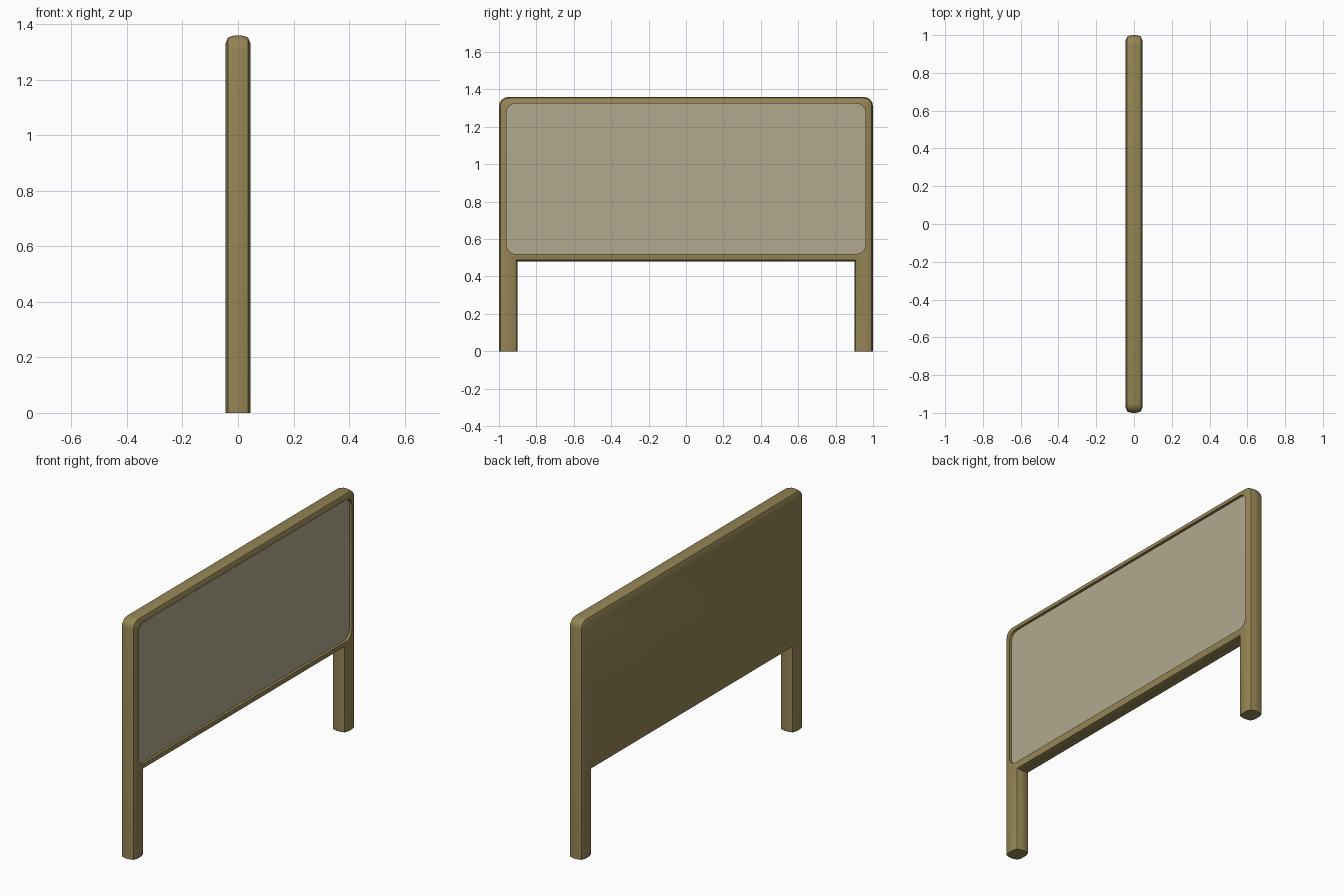
import bpy, bmesh, math
from mathutils import Vector

cube = bpy.data.objects.get("Cube")
if cube:
    bpy.data.objects.remove(cube, do_unlink=True)


def material(name, rgb):
    m = bpy.data.materials.new(name)
    m.use_nodes = True
    m.diffuse_color = (*rgb, 1)
    m.node_tree.nodes["Principled BSDF"].inputs["Base Color"].default_value = (*rgb, 1)
    return m


wood = material("olive wood", (0.30, 0.235, 0.09))
fabric = material("beige fabric", (0.44, 0.40, 0.28))


def arc(cy, cz, r, start, steps):
    """Quarter arc, counter-clockwise from the start angle in degrees."""
    angles = [math.radians(start + 90 * i / steps) for i in range(steps + 1)]
    return [Vector((cy + r * math.cos(a), cz + r * math.sin(a))) for a in angles]


def rounded_rect(y, z0, z1, r, steps=5):
    return (arc(y - r, z1 - r, r, 0, steps) + arc(r - y, z1 - r, r, 90, steps)
            + arc(r - y, z0 + r, r, 180, steps) + arc(y - r, z0 + r, r, 270, steps))


def inset(points, d):
    """Mitred inset of a counter-clockwise outline; feet stay on the floor."""
    result = []
    for i, p in enumerate(points):
        a = (p - points[i - 1]).normalized()
        b = (points[(i + 1) % len(points)] - p).normalized()
        na, nb = Vector((-a.y, a.x)), Vector((-b.y, b.x))
        q = p + (na + nb) * d / (1 + na.dot(nb))
        if p.y == 0:
            q.y = 0
        result.append(q)
    return result


def ring(bm, points, x):
    return [bm.verts.new((x, p.x, p.y)) for p in points]


def bridge(bm, a, b):
    for i in range(len(a)):
        j = (i + 1) % len(a)
        bm.faces.new((a[i], a[j], b[j], b[i]))


def loop_edges(bm, loop):
    return [bm.edges.get((loop[i - 1], loop[i])) for i in range(len(loop))]


def finish(bm, name, mat):
    bmesh.ops.recalc_face_normals(bm, faces=bm.faces[:])
    mesh = bpy.data.meshes.new(name)
    bm.to_mesh(mesh)
    bm.free()
    mesh.materials.append(mat)
    obj = bpy.data.objects.new(name, mesh)
    bpy.context.collection.objects.link(obj)
    bpy.ops.object.select_all(action="DESELECT")
    obj.select_set(True)
    bpy.context.view_layer.objects.active = obj
    bpy.ops.object.shade_smooth_by_angle(angle=math.radians(30))
    return obj


# Frame outline in y and z: rounded top corners, two legs, gap under the bottom rail
TOP, RAIL, LEG, R = 1.36, 0.48, 0.90, 0.05
outline = (arc(1 - R, TOP - R, R, 0, 4) + arc(R - 1, TOP - R, R, 90, 4)
           + [Vector(p) for p in ((-1, 0), (-LEG, 0), (-LEG, RAIL),
                                  (LEG, RAIL), (LEG, 0), (1, 0))])
opening = rounded_rect(0.96, 0.52, 1.325, 0.05)
PANEL_X = 0.027

# Headboard frame: outline swept through a soft edge profile of (x, inset)
profile = [(-0.045, 0.03), (-0.036, 0.007), (-0.012, 0),
           (0.012, 0), (0.036, 0.007), (0.045, 0.03)]
bm = bmesh.new()
rings = [ring(bm, inset(outline, d), x) for x, d in profile]
for a, b in zip(rings, rings[1:]):
    bridge(bm, a, b)
bm.faces.new(rings[0])

# Soles of the legs close the profile at floor level
feet = [i for i, p in enumerate(outline) if p.y == 0]
for f in (feet[:2], feet[2:]):
    i, j = f
    for a, b in zip(rings, rings[1:]):
        face = bm.faces.get((a[i], a[j], b[j], b[i]))
        if face is None:
            bm.faces.new((a[i], a[j], b[j], b[i]))

# Recess for the panel
lip = ring(bm, opening, profile[-1][0])
floor = ring(bm, opening, PANEL_X)
bridge(bm, lip, floor)
bm.faces.new(floor)
bmesh.ops.triangle_fill(bm, edges=loop_edges(bm, rings[-1]) + loop_edges(bm, lip),
                        use_beauty=True)
finish(bm, "headboard_frame", wood)

# Upholstered panel set in the recess
bm = bmesh.new()
back = ring(bm, opening, PANEL_X - 0.002)
front = ring(bm, opening, PANEL_X + 0.003)
bridge(bm, back, front)
bm.faces.new(front)
bm.faces.new(back)
finish(bm, "fabric_panel", fabric)
